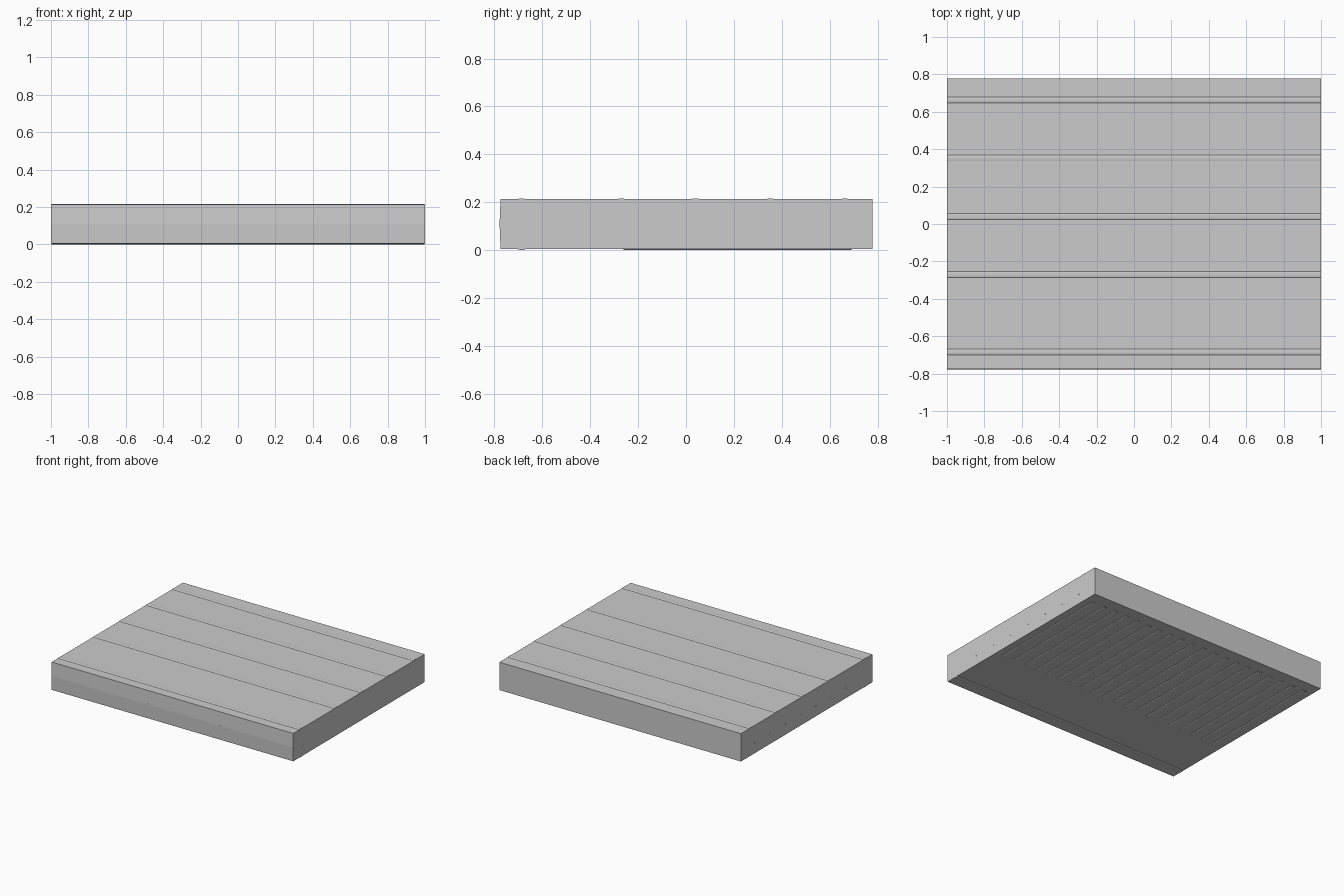
import bpy, bmesh
from math import sin, cos, pi

if "Cube" in bpy.data.objects:
    bpy.data.objects.remove(bpy.data.objects["Cube"])


def extrude_x(name, profile, half):
    """Closed (y, z) profile swept along x from -half to half."""
    bm = bmesh.new()
    face = bm.faces.new([bm.verts.new((-half, y, z)) for y, z in profile])
    ext = bmesh.ops.extrude_face_region(bm, geom=[face])
    moved = [v for v in ext["geom"] if isinstance(v, bmesh.types.BMVert)]
    bmesh.ops.translate(bm, vec=(2 * half, 0, 0), verts=moved)
    bmesh.ops.recalc_face_normals(bm, faces=bm.faces)
    me = bpy.data.meshes.new(name)
    bm.to_mesh(me)
    bm.free()
    ob = bpy.data.objects.new(name, me)
    bpy.context.collection.objects.link(ob)
    return ob


def bead(name, pos, z, half, height, length):
    """Shallow rounded bead; negative height makes it hang below."""
    pts = [(pos - half * cos(pi * i / 6), z + height * sin(pi * i / 6)) for i in range(7)]
    return extrude_x(name, pts, length)


def screw(name, loc, rot):
    bpy.ops.mesh.primitive_cylinder_add(vertices=10, radius=0.006, depth=0.002,
                                        location=loc, rotation=rot)
    bpy.context.object.name = name


BOTTOM, TOP = 0.005, 0.213

# main tray with a slightly crowned front face
extrude_x("body", [(-0.774, BOTTOM), (0.778, BOTTOM), (0.778, TOP), (-0.774, TOP),
                   (-0.776, 0.16), (-0.778, 0.11), (-0.776, 0.06)], 0.999)

# stiffening beads across the top
for i, y in enumerate((-0.685, -0.27, 0.04, 0.352, 0.663)):
    bead(f"top_bead_{i}", y, TOP, 0.016, 0.003, 0.998)

# bead under the front edge
bead("bottom_front_bead", -0.685, BOTTOM, 0.016, -0.004, 0.998)

# long ribs running front to back underneath
for i in range(20):
    rib = bead(f"bottom_rib_{i}", 0, BOTTOM, 0.016, -0.005, 0.475)
    rib.rotation_euler = (0, 0, pi / 2)
    rib.location = (-0.93 + 1.86 * i / 19, 0.215, 0)

# side fasteners
for side in (-1, 1):
    for i in range(8):
        screw(f"side_screw_{side}_{i}", (side * 0.999, -0.65 + 0.18 * i, 0.08), (0, pi / 2, 0))

# front fasteners
for i in range(4):
    screw(f"front_screw_{i}", (-0.8 + 0.6 * i if i < 3 else 0.9, -0.778, 0.11), (pi / 2, 0, 0))
